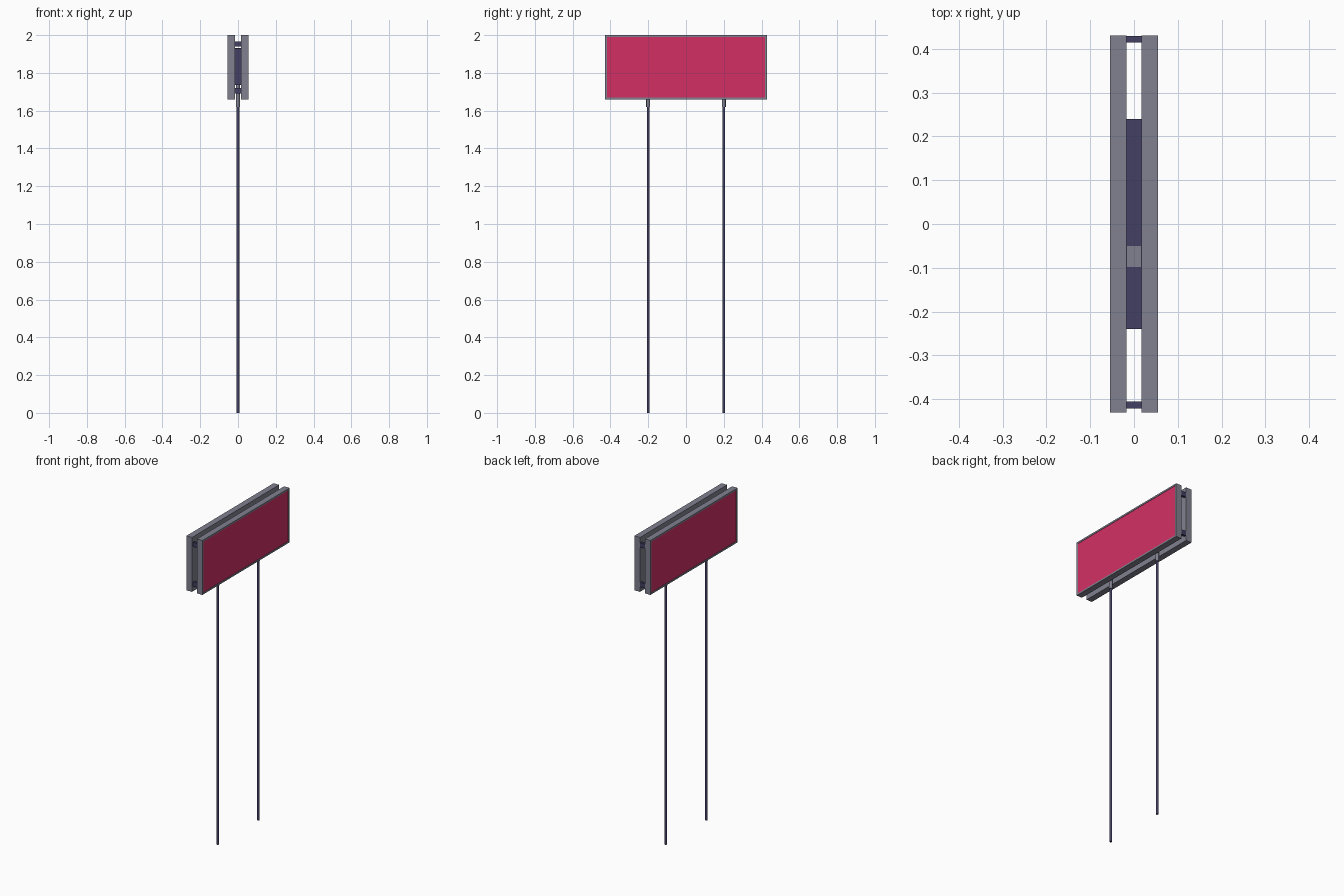
import bpy, bmesh, math
from mathutils import Matrix

if "Cube" in bpy.data.objects:
    bpy.data.objects.remove(bpy.data.objects["Cube"])


def mat(name, rgb):
    m = bpy.data.materials.new(name)
    m.diffuse_color = (*rgb, 1)
    m.use_nodes = True
    m.node_tree.nodes["Principled BSDF"].inputs["Base Color"].default_value = m.diffuse_color
    return m


grey = mat("grey metal", (0.22, 0.22, 0.28))
pink = mat("pink face", (0.65, 0.03, 0.13))
navy = mat("dark navy metal", (0.055, 0.05, 0.125))


def finish(name, bm, mats):
    me = bpy.data.meshes.new(name)
    bm.to_mesh(me)
    bm.free()
    ob = bpy.data.objects.new(name, me)
    bpy.context.collection.objects.link(ob)
    for m in mats:
        me.materials.append(m)
    return ob


def box(bm, lo, hi):
    mid = [(a + b) / 2 for a, b in zip(lo, hi)]
    size = [b - a for a, b in zip(lo, hi)]
    bmesh.ops.create_cube(bm, size=1, matrix=Matrix.Translation(mid) @ Matrix.Diagonal((*size, 1)))


def rod(name, r, length, centre, m, axis='Z', sides=12):
    bm = bmesh.new()
    rot = Matrix.Rotation(math.pi / 2, 4, 'Y') if axis == 'X' else Matrix()
    bmesh.ops.create_cone(bm, cap_ends=True, segments=sides, radius1=r, radius2=r,
                          depth=length, matrix=Matrix.Translation(centre) @ rot)
    for f in bm.faces:
        f.smooth = len(f.verts) == 4
    for e in bm.edges:
        e.smooth = all(len(f.verts) == 4 for f in e.link_faces)
    return finish(name, bm, [m])


# Two framed panels, each with a recessed pink face on the outside
for side, label in ((-1, "left"), (1, "right")):
    bm = bmesh.new()
    xs = sorted((side * 0.017, side * 0.055))
    box(bm, (xs[0], -0.43, 1.66), (xs[1], 0.43, 2.0))
    bm.normal_update()
    face = next(f for f in bm.faces if f.normal.x * side > 0.9)
    bmesh.ops.inset_region(bm, faces=[face], thickness=0.015)
    ring = bmesh.ops.inset_region(bm, faces=[face], thickness=0.0002, depth=-0.002)
    face.material_index = 1
    finish(label + "_panel", bm, [grey, pink])

# Control box between the panels with a small grey plate on top
bm = bmesh.new()
box(bm, (-0.017, -0.24, 1.735), (0.017, 0.24, 1.93))
finish("centre_box", bm, [navy])
bm = bmesh.new()
box(bm, (-0.016, -0.098, 1.929), (0.016, -0.05, 1.932))
finish("box_plate", bm, [grey])

# Spacer rods at the corners
for y in (-0.413, 0.422):
    for z in (1.705, 1.953):
        bm = bmesh.new()
        box(bm, (-0.018, y - 0.0075, z - 0.014), (0.018, y + 0.0075, z + 0.014))
        finish("spacer", bm, [navy])

# Poles and their sleeves
for y in (-0.2, 0.2):
    rod("pole", 0.0075, 1.70, (0, y, 0.85), navy)
    rod("pole_sleeve", 0.0105, 0.12, (0, y, 1.68), grey)
